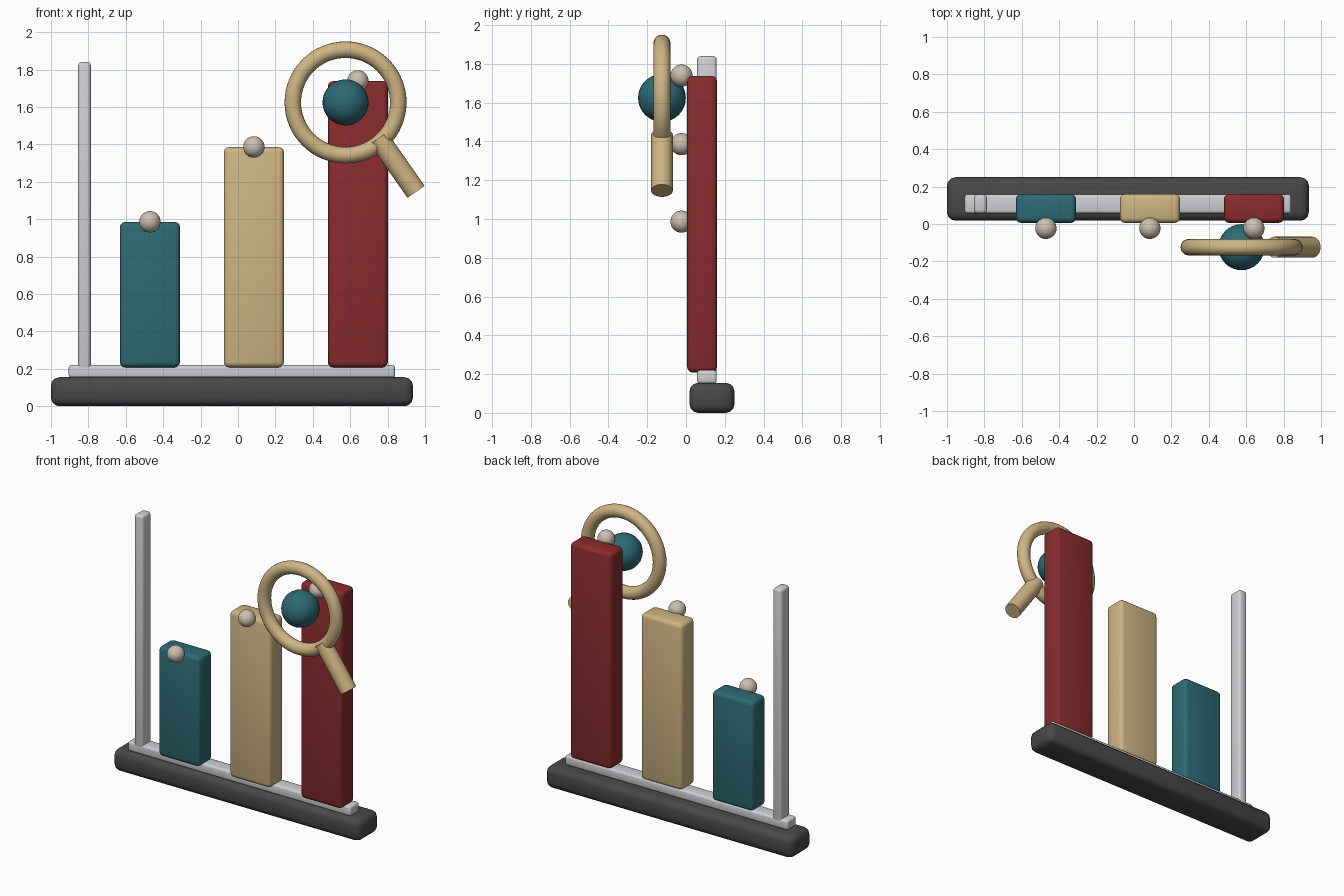
import bpy, math
from mathutils import Vector

if "Cube" in bpy.data.objects:
    bpy.data.objects.remove(bpy.data.objects["Cube"])


def material(name, rgb):
    m = bpy.data.materials.new(name)
    m.diffuse_color = (*rgb, 1.0)
    m.use_nodes = True
    m.node_tree.nodes["Principled BSDF"].inputs["Base Color"].default_value = m.diffuse_color
    return m


TEAL = material("teal", (0.027, 0.145, 0.178))
TAN = material("tan", (0.62, 0.46, 0.23))
RED = material("dark red", (0.25, 0.025, 0.027))
CHARCOAL = material("charcoal", (0.065, 0.065, 0.065))
SILVER = material("silver", (0.62, 0.63, 0.65))
PEARL = material("pearl", (0.60, 0.53, 0.44))


def finish(name, mat, angle=40):
    ob = bpy.context.object
    ob.name = name
    ob.data.materials.append(mat)
    bpy.ops.object.shade_smooth_by_angle(angle=math.radians(angle))
    return ob


def block(name, mat, lo, hi, bevel, segments=3):
    """Rounded box between two corners."""
    lo, hi = Vector(lo), Vector(hi)
    bpy.ops.mesh.primitive_cube_add(size=1, location=(lo + hi) / 2)
    ob = bpy.context.object
    ob.scale = hi - lo
    bpy.ops.object.transform_apply(location=False, rotation=False, scale=True)
    mod = ob.modifiers.new("round_edges", 'BEVEL')
    mod.width, mod.segments = bevel, segments
    bpy.ops.object.modifier_apply(modifier=mod.name)
    return finish(name, mat)


def ball(name, mat, centre, radius):
    bpy.ops.mesh.primitive_uv_sphere_add(segments=32, ring_count=20,
                                         radius=radius, location=centre)
    return finish(name, mat)


# Base, rail and upright post
block("base", CHARCOAL, (-1.0, 0.018, 0.0), (0.935, 0.25, 0.155), 0.045)
block("rail", SILVER, (-0.905, 0.057, 0.152), (0.84, 0.158, 0.22), 0.014)
block("post", SILVER, (-0.855, 0.057, 0.19), (-0.787, 0.158, 1.84), 0.018)

# Rising bars, each with a bead on its front top edge
for label, mat, x, top in (("short", TEAL, -0.471, 0.985),
                           ("middle", TAN, 0.085, 1.385),
                           ("tall", RED, 0.641, 1.738)):
    block(label + "_bar", mat, (x - 0.161, 0.006, 0.208), (x + 0.161, 0.16, top), 0.028)
    ball(label + "_bead", PEARL, (x, -0.023, top + 0.001), 0.057)

# Magnifier: lens ball, ring and handle
centre = Vector((0.575, -0.124, 1.624))
ball("lens_ball", TEAL, centre, 0.123)
bpy.ops.mesh.primitive_torus_add(major_radius=0.282, minor_radius=0.044,
                                 major_segments=64, minor_segments=20,
                                 location=centre, rotation=(math.pi / 2, 0, 0))
finish("magnifier_ring", TAN)

direction = Vector((0.574, 0, -0.819))
end, length = Vector((0.952, centre.y, 1.146)), 0.35
bpy.ops.mesh.primitive_cylinder_add(vertices=32, radius=0.056, depth=length,
                                    location=end - direction * length / 2,
                                    rotation=direction.to_track_quat('Z', 'Y').to_euler())
finish("magnifier_handle", TAN)
